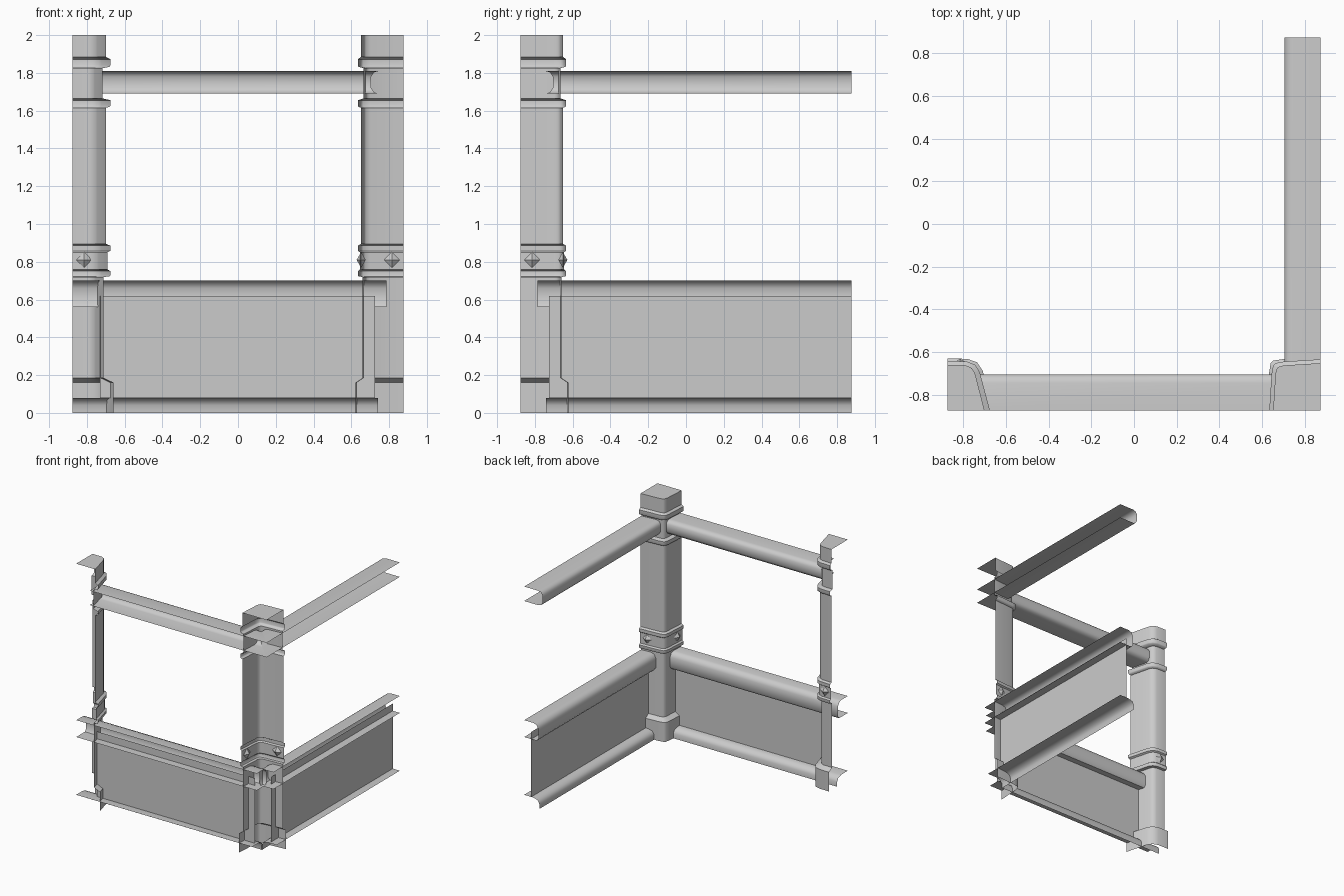
import bpy, math
from mathutils import Vector

if "Cube" in bpy.data.objects:
    bpy.data.objects.remove(bpy.data.objects["Cube"])

E = 0.875  # half extent of the module


def make(name, verts, faces, flip=False, angle=50):
    if flip:
        faces = [f[::-1] for f in faces]
    me = bpy.data.meshes.new(name)
    me.from_pydata(verts, [], faces)
    ob = bpy.data.objects.new(name, me)
    bpy.context.collection.objects.link(ob)
    bpy.ops.object.select_all(action='DESELECT')
    ob.select_set(True)
    bpy.context.view_layer.objects.active = ob
    bpy.ops.object.shade_smooth_by_angle(angle=math.radians(angle))
    return ob


def grid_faces(rows, cols):
    return [(r * cols + c, r * cols + c + 1, (r + 1) * cols + c + 1, (r + 1) * cols + c)
            for r in range(rows - 1) for c in range(cols - 1)]


# Post silhouette: height and offset from the shaft plan
POST = [(0, .03), (.16, .03), (.185, -.008), (.72, -.008),
        (.722, .014), (.73, .018), (.75, .018), (.76, .006), (.85, .006),
        (.858, .018), (.885, .018), (.895, 0), (1.615, 0),
        (1.62, .014), (1.628, .018), (1.655, .018), (1.665, -.012), (1.825, -.012),
        (1.832, .014), (1.84, .018), (1.872, .018), (1.885, 0), (2, 0)]


def post(name, plan, dirs, corner):
    """Open shell post: plan polyline lofted along POST, closed by a top cap."""
    verts = [(x + dx * o, y + dy * o, z) for z, o in POST
             for (x, y), (dx, dy) in zip(plan, dirs)]
    n = len(plan)
    faces = grid_faces(len(POST), n)
    top = (len(POST) - 1) * n
    verts.append((*corner, 2))
    faces.append(tuple(range(top, top + n)) + (len(verts) - 1,))
    make(name, verts, faces, flip=True)


# Half post at the left end, quarter post in the corner
post("end_post",
     [(-E, -.66), (-.79, -.662), (-.76, -.675), (-.745, -.70), (-.70, -E)],
     [(0, 1), (.3, 1), (.8, .9), (1.2, .4), (1.4, 0)], (-E, -E))
post("corner_post",
     [(.652, -E), (.663, -.70), (.67, -.677), (.677, -.67), (.70, -.663), (E, -.652)],
     [(-1, 0), (-1, 0), (-1, .8), (-.8, 1), (0, 1), (0, 1)], (E, -E))


def strip(name, profile, x0, x1=None):
    """Sweep a (depth, z) profile along the front and mirror it to the side.
    x1=None makes a mitred corner."""
    for label, start in (("front_", x0), ("side_", -E)):
        verts = []
        for d, z in profile:
            end = E - d if x1 is None else x1
            for x in (start, end):
                y = -E + d
                verts.append((x, y, z) if label == "front_" else (-y, -x, z))
        make(label + name, verts, grid_faces(len(profile), 2), flip=label == "side_")


# Top rail, middle rail, foot rail and infill panel
strip("top_rail", [(0, 1.81), (.13, 1.81), (.155, 1.803), (.17, 1.78), (.17, 1.72),
                   (.155, 1.697), (.13, 1.69), (0, 1.69)], -.75)
strip("middle_rail", [(0, .70), (.085, .70), (.115, .69), (.13, .66), (.13, .58),
                      (.115, .56), (0, .56)], -E, .785)
strip("foot_rail", [(0, .08), (.085, .08), (.125, .068), (.14, .04), (.14, 0)], -E, .742)
strip("panel", [(.065, .62), (.065, .08)], -.73, .725)


# Diamond studs on the middle collars
def stud(name, centre, normal):
    c, n = Vector(centre), Vector(normal)
    t, up, r = n.cross((0, 0, 1)), Vector((0, 0, 1)), .042
    ring = [c + t * r, c + up * r, c - t * r, c - up * r]
    verts = ring + [c + n * .024, c - n * .024]
    faces = [(i, 4, (i + 1) % 4) for i in range(4)] + [(i, (i + 1) % 4, 5) for i in range(4)]
    make(name, verts, faces, angle=10)


stud("stud_end", (-.815, -.656, .81), (0, 1, 0))
stud("stud_corner_back", (.815, -.652, .81), (0, 1, 0))
stud("stud_corner_left", (.652, -.815, .81), (-1, 0, 0))
